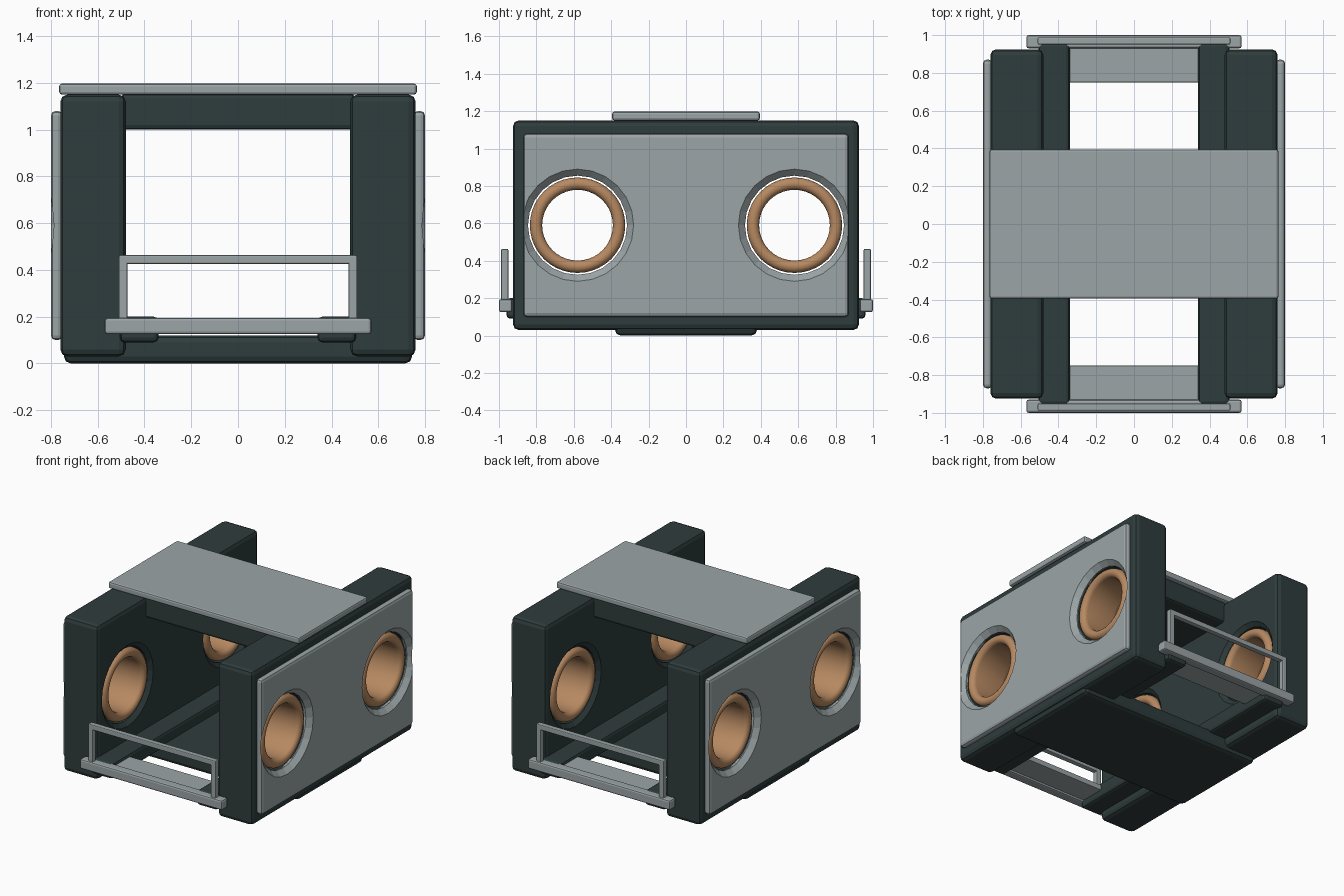
import bpy, bmesh, math
from mathutils import Vector

cube = bpy.data.objects.get("Cube")
if cube:
    bpy.data.objects.remove(cube, do_unlink=True)


def material(name, rgb):
    m = bpy.data.materials.new(name)
    m.use_nodes = True
    m.diffuse_color = (*rgb, 1)
    m.node_tree.nodes["Principled BSDF"].inputs["Base Color"].default_value = (*rgb, 1)
    return m


dark = material("dark green grey", (0.028, 0.045, 0.045))
grey = material("light grey", (0.33, 0.375, 0.385))
tan = material("warm tan", (0.47, 0.25, 0.12))


def finish(bm, name, mat):
    bmesh.ops.recalc_face_normals(bm, faces=bm.faces)
    mesh = bpy.data.meshes.new(name)
    bm.to_mesh(mesh)
    bm.free()
    ob = bpy.data.objects.new(name, mesh)
    bpy.context.collection.objects.link(ob)
    mesh.materials.append(mat)
    return ob


def box(name, x, y, z, mat, bevel=0.01):
    """Bevelled box from its (min, max) ranges, in any order."""
    bm = bmesh.new()
    bmesh.ops.create_cube(bm, size=1)
    for v in bm.verts:
        v.co = Vector([(r[0] + r[1]) / 2 + c * abs(r[1] - r[0])
                       for r, c in zip((x, y, z), v.co)])
    bmesh.ops.bevel(bm, geom=bm.edges[:], offset=bevel, segments=2,
                    profile=0.5, affect='EDGES')
    return finish(bm, name, mat)


def lathe(name, profile, side, y, z, mat, steps, closed):
    """Revolve (x, radius) points about an axis along x."""
    bm = bmesh.new()
    rings = []
    for i in range(steps):
        a = math.tau * i / steps
        rings.append([bm.verts.new((side * px, y + r * math.cos(a), z + r * math.sin(a)))
                      for px, r in profile])
    n = len(profile)
    for i in range(steps):
        a, b = rings[i], rings[(i + 1) % steps]
        for j in range(n if closed else n - 1):
            k = (j + 1) % n
            bm.faces.new((a[j], a[k], b[k], b[j]))
    if not closed:
        bm.faces.new([r[0] for r in rings])
        bm.faces.new([r[-1] for r in rings])
    return finish(bm, name, mat)


def cut(ob, cutter):
    mod = ob.modifiers.new("hole", 'BOOLEAN')
    mod.operation = 'DIFFERENCE'
    mod.solver = 'EXACT'
    mod.object = cutter
    bpy.context.view_layer.objects.active = ob
    bpy.ops.object.modifier_apply(modifier=mod.name)


PORT_Y, PORT_Z = 0.58, 0.59
flared_hole = [(0.44, 0.295), (0.48, 0.295), (0.505, 0.265),
               (0.765, 0.265), (0.80, 0.30), (0.84, 0.30)]

# Tube section with rounded lips at both ends
lip, mid = 0.033, 0.222
tube = [(0.74 + lip * math.cos(math.pi * i / 8), mid + lip * math.sin(math.pi * i / 8))
        for i in range(9)]
tube = [(0.737 + lip * math.sin(math.pi * i / 8), mid + lip * math.cos(math.pi * i / 8))
        for i in range(9)]
tube += [(0.518 - lip * math.sin(math.pi * i / 8), mid - lip * math.cos(math.pi * i / 8))
         for i in range(9)]

# Side walls, outer panels, port tubes and floor rails
for side, label in ((1, "left"), (-1, "right")):
    wall = box(label + "_wall", (side * 0.48, side * 0.76), (-0.925, 0.925),
               (0.03, 1.15), dark, 0.03)
    panel = box(label + "_panel", (side * 0.75, side * 0.80), (-0.87, 0.87),
                (0.10, 1.08), grey, 0.02)
    for end, where in ((-1, "front"), (1, "back")):
        cutter = lathe("port_cutter", flared_hole, side, end * PORT_Y, PORT_Z, dark, 24, False)
        cutter.hide_render = True
        cut(wall, cutter)
        cut(panel, cutter)
        bpy.data.objects.remove(cutter, do_unlink=True)
        ring = lathe(f"{where}_{label}_port_tube", tube, side, end * PORT_Y, PORT_Z,
                     tan, 40, True)
        for p in ring.data.polygons:
            p.use_smooth = True
    box(label + "_floor_rail", (side * 0.34, side * 0.505), (-0.96, 0.96),
        (0.09, 0.20), dark, 0.02)

# Centre structure
box("floor_block", (-0.745, 0.745), (-0.38, 0.38), (0, 0.12), dark, 0.03)
box("roof_beam", (-0.50, 0.50), (-0.37, 0.37), (1.0, 1.155), dark, 0.02)
box("roof_plate", (-0.765, 0.765), (-0.395, 0.395), (1.15, 1.197), grey, 0.012)

# Steps and guard rails at each end
for end, label in ((-1, "front"), (1, "back")):
    box(label + "_step_plate", (-0.36, 0.36), (end * 0.75, end * 0.95), (0.14, 0.18), grey, 0.005)
    box(label + "_step_lip", (-0.57, 0.57), (end * 0.93, end), (0.125, 0.195), grey, 0.012)
    rail_y = (end * 0.95, end * 0.988)
    for side, hand in ((1, "left"), (-1, "right")):
        box(f"{label}_{hand}_guard_post", (side * 0.473, side * 0.51), rail_y,
            (0.17, 0.45), grey, 0.006)
    box(label + "_guard_bar", (-0.51, 0.51), rail_y, (0.425, 0.463), grey, 0.006)
